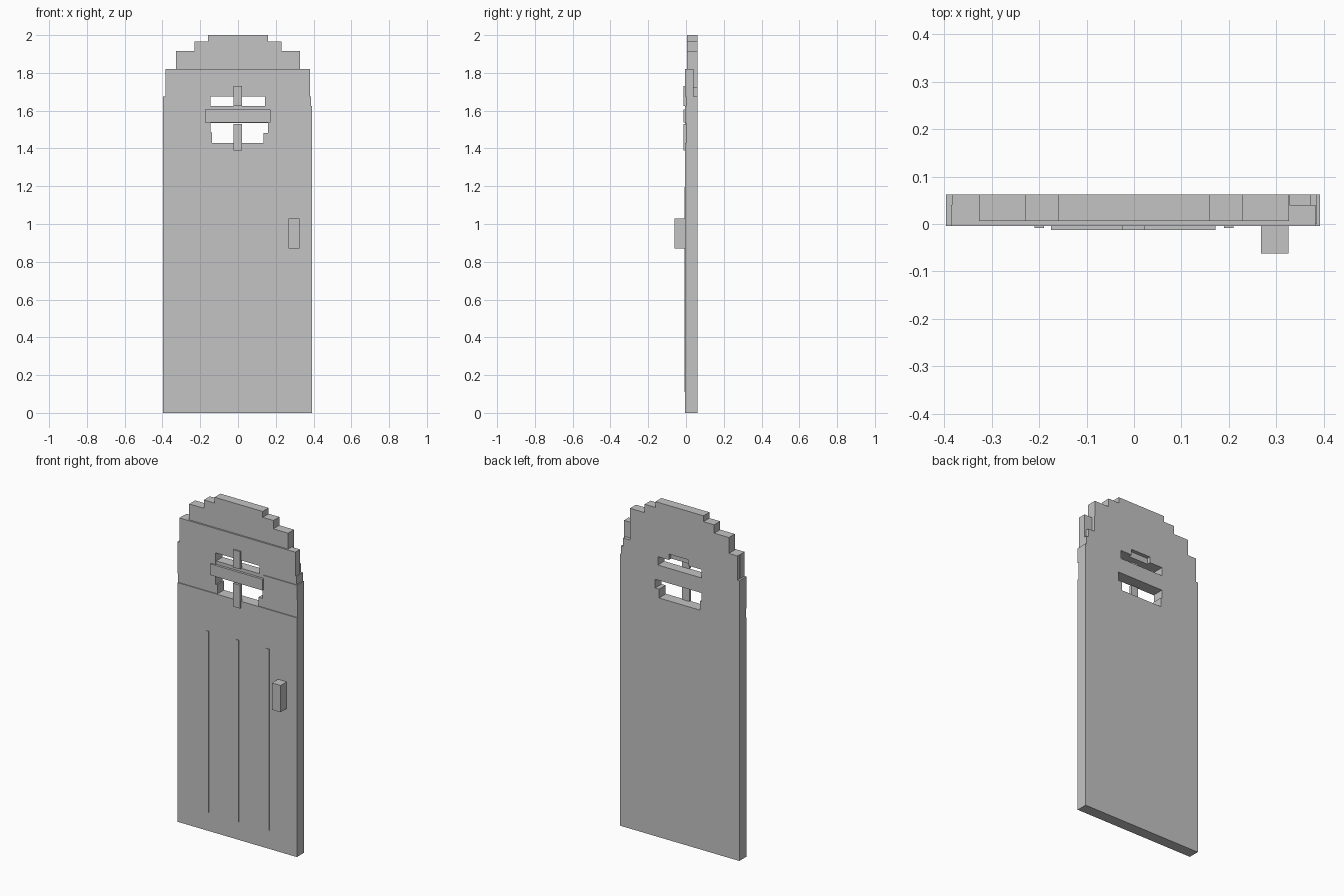
import bpy

if "Cube" in bpy.data.objects:
    bpy.data.objects.remove(bpy.data.objects["Cube"], do_unlink=True)

GREY = (0.55, 0.55, 0.55, 1)
grey = bpy.data.materials.new("plain grey")
grey.use_nodes = True
grey.diffuse_color = GREY
grey.node_tree.nodes["Principled BSDF"].inputs["Base Color"].default_value = GREY

FRONT, RECESS, TIER, MID, BACK = -0.004, 0.001, 0.006, 0.04, 0.062


def box(name, x0, x1, z0, z1, y0=FRONT, y1=BACK):
    """Add a box spanning the given limits."""
    bpy.ops.mesh.primitive_cube_add(size=1)
    ob = bpy.context.object
    ob.name = ob.data.name = name
    for v in ob.data.vertices:
        v.co.x = x1 if v.co.x > 0 else x0
        v.co.y = y1 if v.co.y > 0 else y0
        v.co.z = z1 if v.co.z > 0 else z0
    ob.data.materials.append(grey)
    return ob


L, R = -0.396, 0.392

# Main door panel
box("door_panel", L, R, 0, 1.43)

# Boards either side of the window
box("lower_right_board", L, -0.137, 1.43, 1.485, RECESS)
box("upper_right_board", L, -0.145, 1.485, 1.675)
box("lower_left_board", 0.135, R, 1.43, 1.483, RECESS)
box("middle_left_board", 0.16, R, 1.483, 1.535, RECESS)
box("wide_left_board", 0.17, R, 1.535, 1.625)
box("upper_left_board", 0.143, 0.386, 1.625, 1.675, RECESS)

# Thick rail through the window
box("window_rail", -0.145, 0.17, 1.535, 1.625, RECESS)

# Plate above the window, with a notch behind it
box("lintel_front", -0.385, 0.382, 1.675, 1.82, FRONT, MID)
box("lintel_back_right", -0.383, -0.06, 1.675, 1.82, MID)
box("lintel_back_left", 0.07, 0.328, 1.675, 1.82, MID)
box("lintel_back_middle", -0.06, 0.07, 1.71, 1.82, MID)
box("lintel_back_end", 0.328, 0.372, 1.675, 1.725, MID)

# Stepped arch
z = 1.82
for name, half, top in (("arch_lower", 0.327, 1.915),
                        ("arch_middle", 0.23, 1.965),
                        ("arch_top", 0.159, 2.0)):
    box(name, -half, half, z, top, TIER)
    z = top

# Window cross bars
box("cross_bar", -0.175, 0.172, 1.538, 1.605, -0.013, 0.005)
box("upper_upright", -0.025, 0.022, 1.625, 1.73, -0.013, 0.005)
box("lower_upright", -0.025, 0.022, 1.39, 1.53, -0.013, 0.005)

# Plank strips
for i in (-1, 0, 1):
    box("plank_strip", i * 0.2 - 0.01, i * 0.2 + 0.01, 0.11, 1.195, -0.008, 0)

# Handle
box("handle", 0.268, 0.325, 0.87, 1.03, -0.062, 0)
